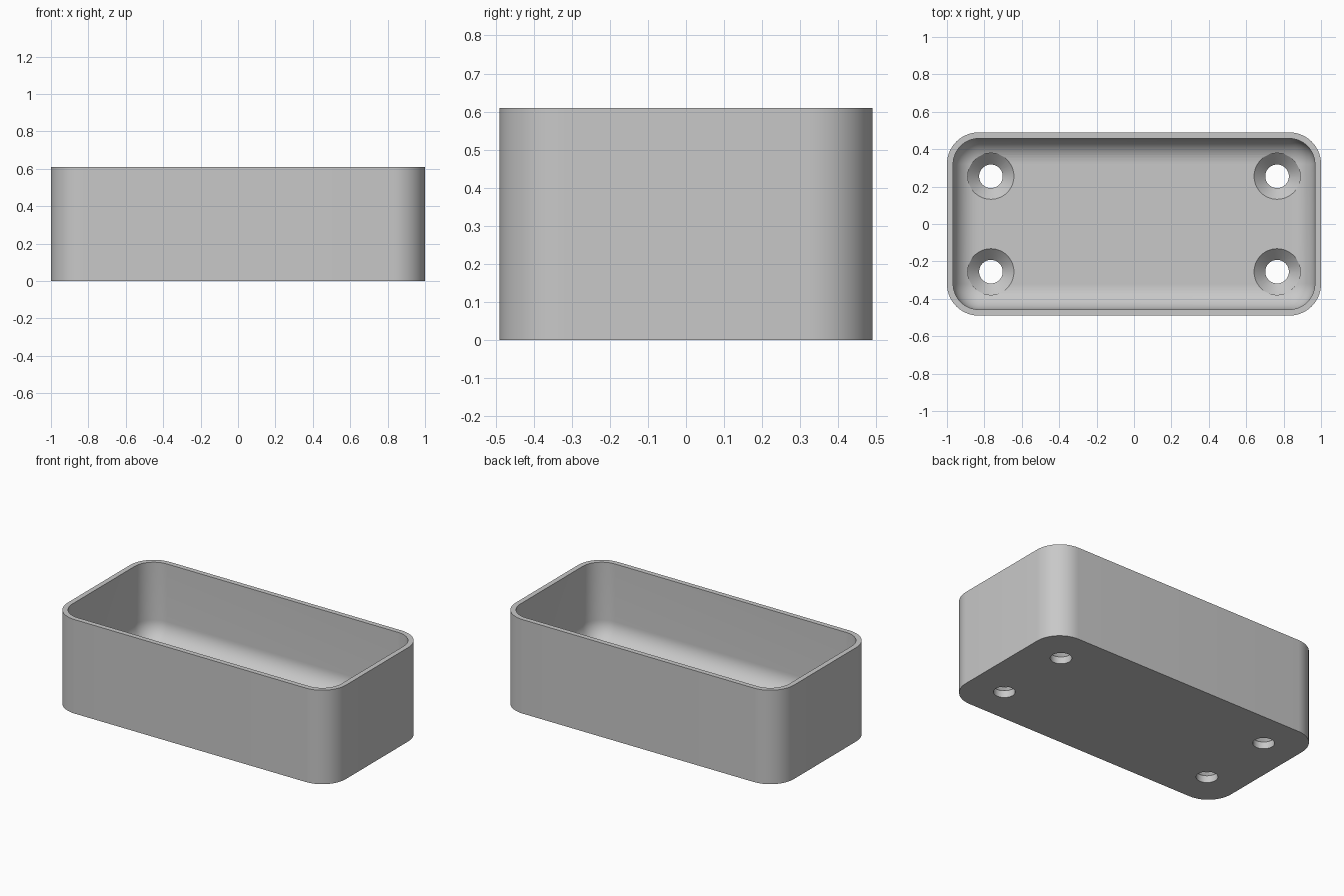
import bpy, bmesh, math

if "Cube" in bpy.data.objects:
    bpy.data.objects.remove(bpy.data.objects["Cube"], do_unlink=True)

HALF_X, HALF_Y, HEIGHT = 1.0, 0.49, 0.61
CORNER, WALL, FLOOR, FILLET = 0.17, 0.033, 0.105, 0.13
HOLE_X, HOLE_Y, HOLE_R, HEAD_R, SHANK = 0.765, 0.255, 0.063, 0.124, 0.045
STEPS = 14

grey = bpy.data.materials.new("light grey")
grey.use_nodes = True
colour = (0.58, 0.58, 0.58, 1)
grey.diffuse_color = colour
grey.node_tree.nodes["Principled BSDF"].inputs["Base Color"].default_value = colour


def rounded_outline(inset, z):
    """Rounded rectangle, inset evenly from the outer wall."""
    radius = CORNER - inset
    points = []
    for k, (sx, sy) in enumerate([(1, 1), (-1, 1), (-1, -1), (1, -1)]):
        for i in range(STEPS + 1):
            a = math.pi / 2 * (k + i / STEPS)
            points.append((sx * (HALF_X - CORNER) + radius * math.cos(a),
                           sy * (HALF_Y - CORNER) + radius * math.sin(a), z))
    return points


def circle(x, y, radius, z, sides=48):
    return [(x + radius * math.cos(math.tau * i / sides),
             y + radius * math.sin(math.tau * i / sides), z) for i in range(sides)]


def loft(name, outlines):
    """Skin a stack of outlines and cap both ends."""
    bm = bmesh.new()
    rings = [[bm.verts.new(p) for p in outline] for outline in outlines]
    n = len(rings[0])
    for low, high in zip(rings, rings[1:]):
        for i in range(n):
            j = (i + 1) % n
            bm.faces.new((low[i], low[j], high[j], high[i]))
    bm.faces.new(rings[0][::-1])
    bm.faces.new(rings[-1])
    bmesh.ops.recalc_face_normals(bm, faces=bm.faces)
    mesh = bpy.data.meshes.new(name)
    bm.to_mesh(mesh)
    bm.free()
    mesh.materials.append(grey)
    obj = bpy.data.objects.new(name, mesh)
    bpy.context.collection.objects.link(obj)
    return obj


# Tray: outer wall, rim, inner wall, then the rounded edge down to the floor
outlines = [rounded_outline(0, 0), rounded_outline(0, HEIGHT), rounded_outline(WALL, HEIGHT)]
for i in range(STEPS + 1):
    a = math.pi / 2 * i / STEPS
    outlines.append(rounded_outline(WALL + FILLET * (1 - math.cos(a)),
                                    FLOOR + FILLET * (1 - math.sin(a))))
tray = loft("tray", outlines)

# Countersunk screw holes
cone_top = SHANK + HEAD_R - HOLE_R
profile = [(HOLE_R, -0.1), (HOLE_R, SHANK), (HEAD_R, cone_top), (HEAD_R, 0.4)]
cutters = []
for sx in (-1, 1):
    for sy in (-1, 1):
        cutter = loft("screw_hole_cutter",
                      [circle(sx * HOLE_X, sy * HOLE_Y, r, z) for r, z in profile])
        cutter.hide_render = True
        cutters.append(cutter)
        cut = tray.modifiers.new("screw_hole", 'BOOLEAN')
        cut.operation = 'DIFFERENCE'
        cut.solver = 'EXACT'
        cut.object = cutter

# Apply the cuts and shade
bpy.ops.object.select_all(action='DESELECT')
tray.select_set(True)
bpy.context.view_layer.objects.active = tray
for name in [m.name for m in tray.modifiers]:
    bpy.ops.object.modifier_apply(modifier=name)
for cutter in cutters:
    bpy.data.objects.remove(cutter, do_unlink=True)
bpy.ops.object.shade_smooth_by_angle(angle=math.radians(30))
